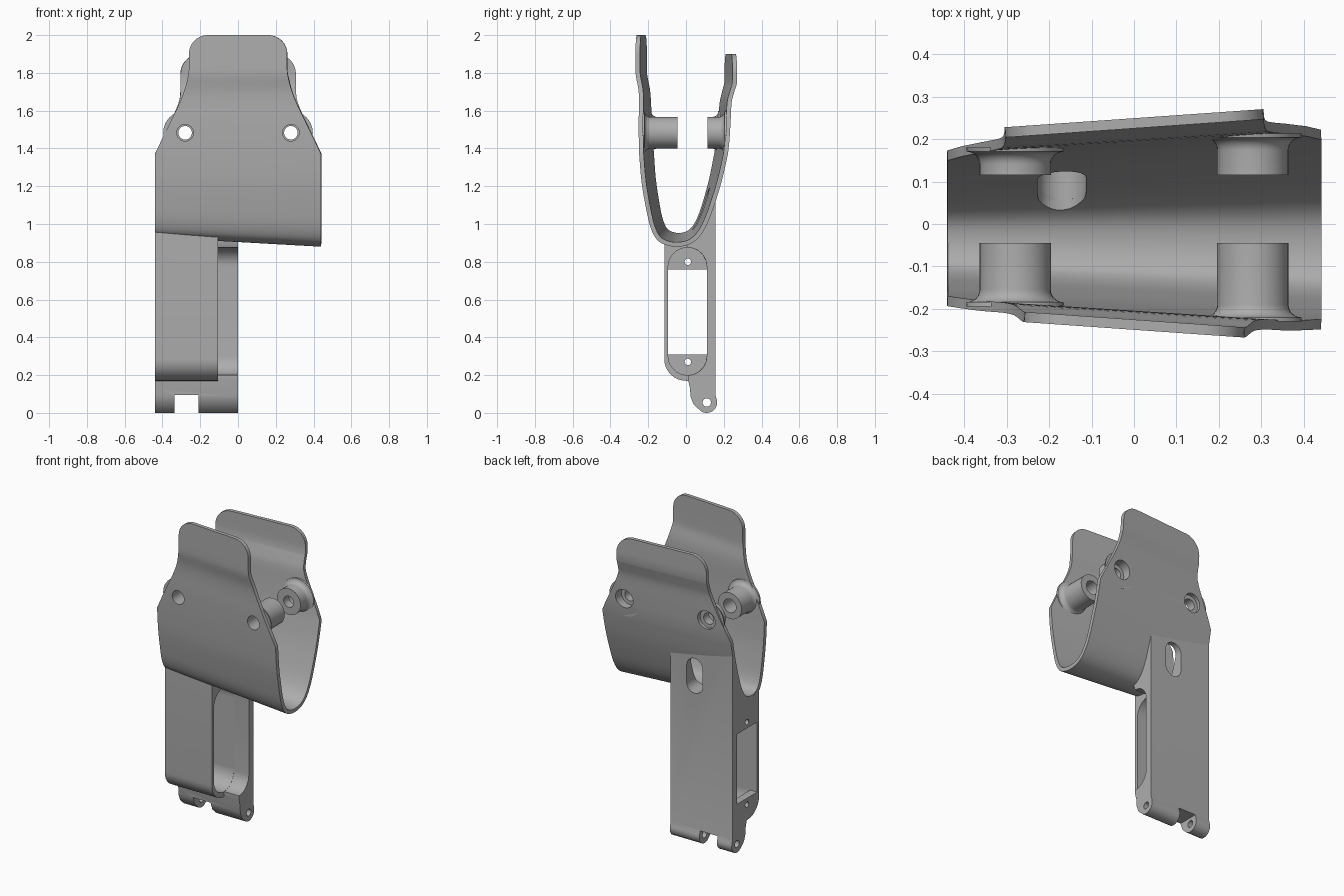
import bpy, bmesh
from math import sin, cos, pi, radians

if "Cube" in bpy.data.objects:
    bpy.data.objects.remove(bpy.data.objects["Cube"])

GREY = (0.42, 0.42, 0.42, 1)
mat = bpy.data.materials.new("plain grey")
mat.use_nodes = True
mat.diffuse_color = GREY
mat.node_tree.nodes["Principled BSDF"].inputs["Base Color"].default_value = GREY

HALF = 0.44       # half length of the cradle
WALL = 0.024      # cradle wall thickness
SHOULDER = 1.37   # height where the walls start to narrow


def finish(name, bm):
    mesh = bpy.data.meshes.new(name)
    bm.to_mesh(mesh)
    bm.free()
    mesh.materials.append(mat)
    obj = bpy.data.objects.new(name, mesh)
    bpy.context.collection.objects.link(obj)
    return obj


def loft(name, rings):
    """Closed solid through matching rings of points."""
    bm = bmesh.new()
    loops = [[bm.verts.new(p) for p in ring] for ring in rings]
    n = len(loops[0])
    for a, b in zip(loops, loops[1:]):
        for i in range(n):
            bm.faces.new((a[i], a[(i + 1) % n], b[(i + 1) % n], b[i]))
    bm.faces.new(loops[0])
    bm.faces.new(loops[-1])
    bmesh.ops.recalc_face_normals(bm, faces=bm.faces)
    return finish(name, bm)


def along_x(name, pts, a, b):
    return loft(name, [[(x, y, z) for y, z in pts] for x in (a, b)])


def along_y(name, pts, a, b):
    return loft(name, [[(x, y, z) for x, z in pts] for y in (a, b)])


def arc(u, v, r, start=0, end=360, n=10):
    """Points on an arc; a full turn leaves out the repeated last point."""
    full = abs(end - start) == 360
    steps = 32 if full else n
    return [(u + r * cos(radians(start + (end - start) * i / steps)),
             v + r * sin(radians(start + (end - start) * i / steps)))
            for i in range(steps if full else steps + 1)]


def rect(u0, u1, v0, v1):
    return [(u0, v0), (u1, v0), (u1, v1), (u0, v1)]


def slot(u, v0, v1, r):
    """Upright rounded slot between the arc centres v0 and v1."""
    return arc(u, v0, r, 180, 360) + arc(u, v1, r, 0, 180)


def apply(obj, mod):
    bpy.context.view_layer.objects.active = obj
    bpy.ops.object.modifier_apply(modifier=mod.name)


def cut(objs, cutter):
    for obj in objs:
        mod = obj.modifiers.new("cut", "BOOLEAN")
        mod.operation = "DIFFERENCE"
        mod.solver = "EXACT"
        mod.object = cutter
        apply(obj, mod)
    bpy.data.objects.remove(cutter)


def smooth_curve(pts, steps=4):
    """Catmull-Rom curve through the points."""
    out = []
    ext = [pts[0]] + pts + [pts[-1]]
    for p0, p1, p2, p3 in zip(ext, ext[1:], ext[2:], ext[3:]):
        for k in range(steps):
            t = k / steps
            out.append(tuple(
                b + 0.5 * t * (c - a + t * (2 * a - 5 * b + 4 * c - d
                                            + t * (3 * (b - c) + d - a)))
                for a, b, c, d in zip(p0, p1, p2, p3)))
    return out + [pts[-1]]


def place(x, y, z):
    """The cradle is narrower and shallower toward -x."""
    t = (x + HALF) / (2 * HALF)
    if z < SHOULDER:
        z = SHOULDER - (SHOULDER - z) * (0.9 + 0.1 * t)
    return (x, y * (0.78 + 0.22 * t), z)


# Cradle: U profile with a narrowing tab on each wall
u_curve = smooth_curve([
    (-0.248, SHOULDER), (-0.235, 1.22), (-0.211, 1.08), (-0.187, 0.98),
    (-0.152, 0.915), (-0.1, 0.887), (-0.04, 0.88), (0.02, 0.893),
    (0.07, 0.932), (0.112, 1.0), (0.15, 1.1), (0.19, 1.23), (0.222, SHOULDER)])


def tab(wall, r, side, zc, wc, y):
    """Wall rows (y, z, half width) ending in a rounded tab."""
    rows = smooth_curve(wall, 3)
    return rows + [(side * y, z, w) for w, z in arc(wc, zc, r, 0, 90, 8)]


front = tab([(-0.252, 1.44, 0.407), (-0.256, 1.54, 0.358), (-0.257, 1.64, 0.31),
             (-0.262, 1.71, 0.283), (-0.277, 1.78, 0.265), (-0.28, 1.82, 0.26)],
            0.1, -1, 1.9, 0.16, 0.28)
back = tab([(0.232, 1.44, 0.407), (0.241, 1.54, 0.358), (0.249, 1.64, 0.315),
            (0.262, 1.69, 0.306), (0.278, 1.74, 0.305)],
           0.105, 1, 1.795, 0.2, 0.28)
rows = front[::-1] + [(y, z, HALF) for y, z in u_curve] + back

bm = bmesh.new()
COLS = 10
grid = [[bm.verts.new(place(w * (2 * j / COLS - 1), y, z)) for j in range(COLS + 1)]
        for y, z, w in rows]
for a, b in zip(grid, grid[1:]):
    for j in range(COLS):
        bm.faces.new((a[j], b[j], b[j + 1], a[j + 1]))
cradle = finish("cradle", bm)
solid = cradle.modifiers.new("wall", "SOLIDIFY")
solid.thickness = WALL
solid.offset = -1
solid.use_even_offset = True
apply(cradle, solid)

# Leg frame: rounded box that holds the pocket
leg = along_x("leg_frame",
              arc(0, 0.285, 0.115, 180, 270) + [(0.12, 0.17), (0.12, 1.02), (-0.115, 1.02)],
              -HALF, -0.105)
cut([leg], along_x("pocket", slot(0.0075, 0.302, 0.773, 0.1025), -0.39, 0.1))
cut([leg], along_x("window", rect(-0.095, 0.11, 0.31, 0.76), -0.6, 0))
for z in (0.27, 0.8):
    cut([leg], along_x("screw_hole", arc(0.01, z, 0.017), -0.6, 0))

# Back plate with the hinge knuckles at its foot
plate = along_x("back_plate",
                [(0.155, 1.3), (0.155, 0.1)] + arc(0.11, 0.055, 0.055, 20, -130, 14)
                + [(0.04, 0.045), (0.023, 0.09), (0.022, 0.13), (0.01, 0.175)]
                + arc(0.01, 0.3, 0.1, -90, 0) + arc(0.01, 0.775, 0.1, 0, 90)
                + [(0, 0.9), (0, 1.0)],
                -HALF, 0)
cut([plate], along_x("hinge_hole", arc(0.11, 0.055, 0.022), -0.6, 0.2))
cut([plate], along_y("hinge_notch", rect(-0.335, -0.21, -0.1, 0.095), -0.3, 0.4))

# Clear the inside of the cradle
inner = [(y * 0.95, SHOULDER - (SHOULDER - z) * 0.975) for y, z in u_curve]
cut([leg, plate], loft("cavity", [[place(x, y, z) for y, z in inner] for x in (-0.5, 0.5)]))

# Cable slot through the back
cut([cradle, leg, plate],
    along_y("cable_slot", slot(-0.17, 1.025, 1.135, 0.057), 0.0, 0.4))

# Bosses, flared where they meet the walls
BOSS_Z = 1.483
bosses = []
for sx, side_x in ((-1, "right"), (1, "left")):
    x = sx * 0.28
    for side, side_y, wall_y, tip in ((-1, "front", 0.254, -0.045), (1, "back", 0.237, 0.115)):
        outer = side * abs(place(x, wall_y, BOSS_Z)[1])
        root = outer - side * 0.014
        rings = [(tip, 0.084)]
        for a in range(0, 91, 15):
            k = radians(a)
            rings.append((root - side * (0.01 + 0.03 * (1 - sin(k))),
                          0.084 + 0.03 * (1 - cos(k))))
        rings.append((root, 0.116))
        boss = loft(f"{side_y}_{side_x}_boss",
                    [[(u, y, v) for u, v in arc(x, BOSS_Z, r)] for y, r in rings])
        bosses.append(boss)
        bore = 0.044 if side < 0 else 0.036
        cut([cradle, boss], along_y("bore", arc(x, BOSS_Z, bore), 0, side * 0.5))
        if side > 0:
            cut([cradle, boss], along_y("counterbore", arc(x, BOSS_Z, 0.06), 0.17, 0.5))

# Smooth shading with sharp edges kept
bpy.ops.object.select_all(action="DESELECT")
for obj in [cradle, leg, plate] + bosses:
    obj.select_set(True)
bpy.context.view_layer.objects.active = cradle
bpy.ops.object.shade_smooth_by_angle(angle=radians(30))
